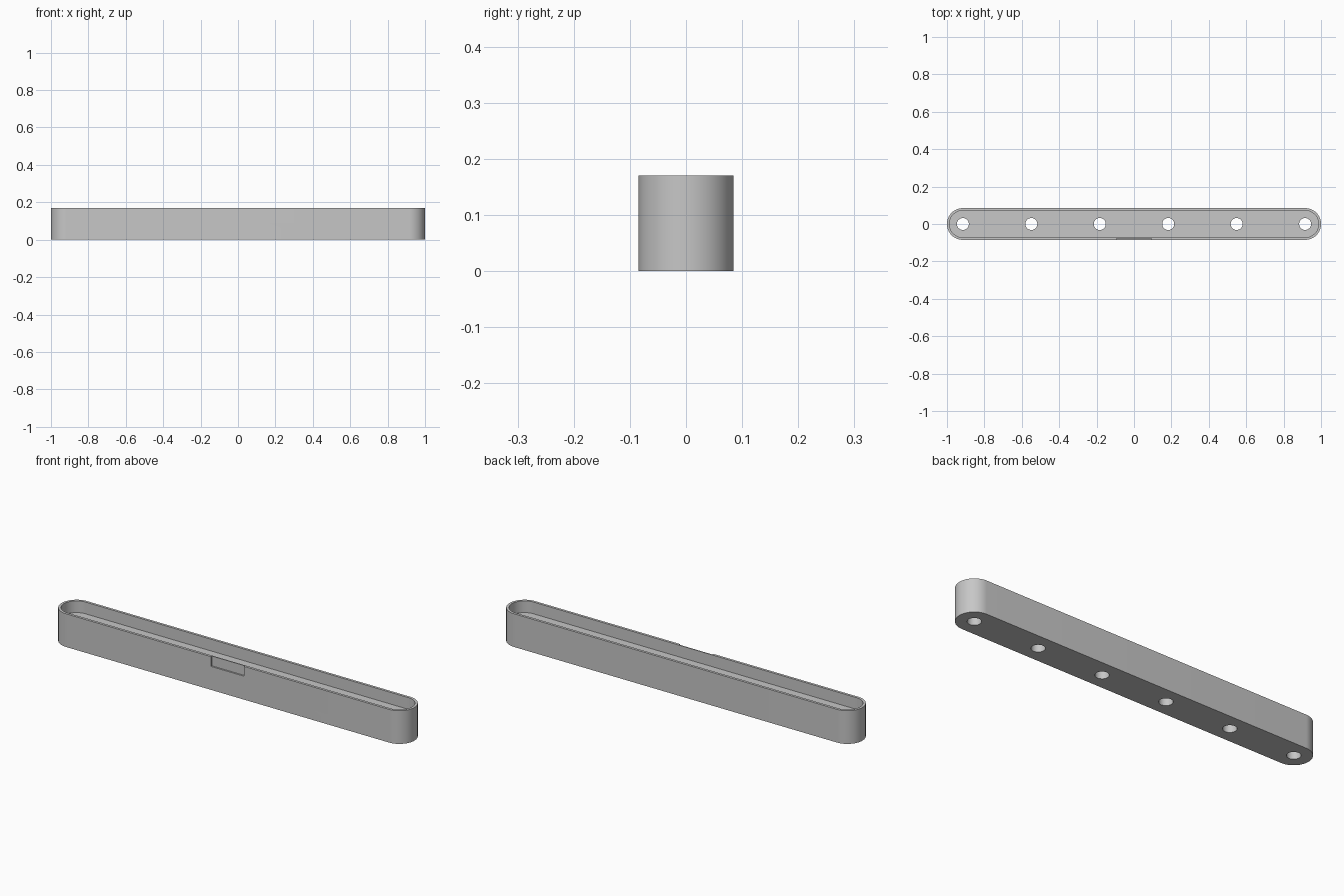
import bpy, bmesh, math

LENGTH, WIDTH, HEIGHT = 2.0, 0.17, 0.17
CENTRE = (LENGTH - WIDTH) / 2      # centre of each rounded end
FLOOR = 0.11

if "Cube" in bpy.data.objects:
    bpy.data.objects.remove(bpy.data.objects["Cube"])

grey = bpy.data.materials.new("plain grey")
grey.use_nodes = True
grey.diffuse_color = (0.57, 0.57, 0.57, 1)
grey.node_tree.nodes["Principled BSDF"].inputs["Base Color"].default_value = (0.57, 0.57, 0.57, 1)


def prism(name, outline, z0, z1):
    """Extrude a closed outline between two heights."""
    bm = bmesh.new()
    face = bm.faces.new([bm.verts.new((x, y, z0)) for x, y in outline])
    top = bmesh.ops.extrude_face_region(bm, geom=[face])["geom"]
    for v in top:
        if isinstance(v, bmesh.types.BMVert):
            v.co.z = z1
    bmesh.ops.recalc_face_normals(bm, faces=bm.faces)
    mesh = bpy.data.meshes.new(name)
    bm.to_mesh(mesh)
    bm.free()
    mesh.materials.append(grey)
    obj = bpy.data.objects.new(name, mesh)
    bpy.context.collection.objects.link(obj)
    return obj


def slot(radius, steps=32):
    """Straight-sided outline with a half circle at each end."""
    points = []
    for side in (1, -1):
        for i in range(steps + 1):
            a = math.pi * (i / steps - 0.5)
            points.append((side * (CENTRE + radius * math.cos(a)), side * radius * math.sin(a)))
    return points


def circle(x, radius, steps=32):
    return [(x + radius * math.cos(a), radius * math.sin(a))
            for a in (2 * math.pi * i / steps for i in range(steps))]


def box(x, y0, y1):
    return [(-x, y0), (x, y0), (x, y1), (-x, y1)]


# Long tray with rounded ends
tray = prism("tray", slot(WIDTH / 2), 0, HEIGHT)

# Hollow, shallow front recess and the row of floor holes
cutters = [prism("hollow_cutter", slot(0.072), FLOOR, HEIGHT + 0.1),
           prism("recess_cutter", box(0.094, -0.2, -0.077), 0.12, HEIGHT + 0.1)]
for i in range(6):
    x = CENTRE * (i / 2.5 - 1)
    cutters.append(prism("hole_cutter", circle(x, 0.032), -0.1, FLOOR + 0.02))

bpy.context.view_layer.objects.active = tray
tray.select_set(True)
for cutter in cutters:
    cut = tray.modifiers.new("cut", 'BOOLEAN')
    cut.operation = 'DIFFERENCE'
    cut.solver = 'EXACT'
    cut.object = cutter
    bpy.ops.object.modifier_apply(modifier=cut.name)
    bpy.data.objects.remove(cutter)

bpy.ops.object.shade_smooth_by_angle(angle=math.radians(30))
